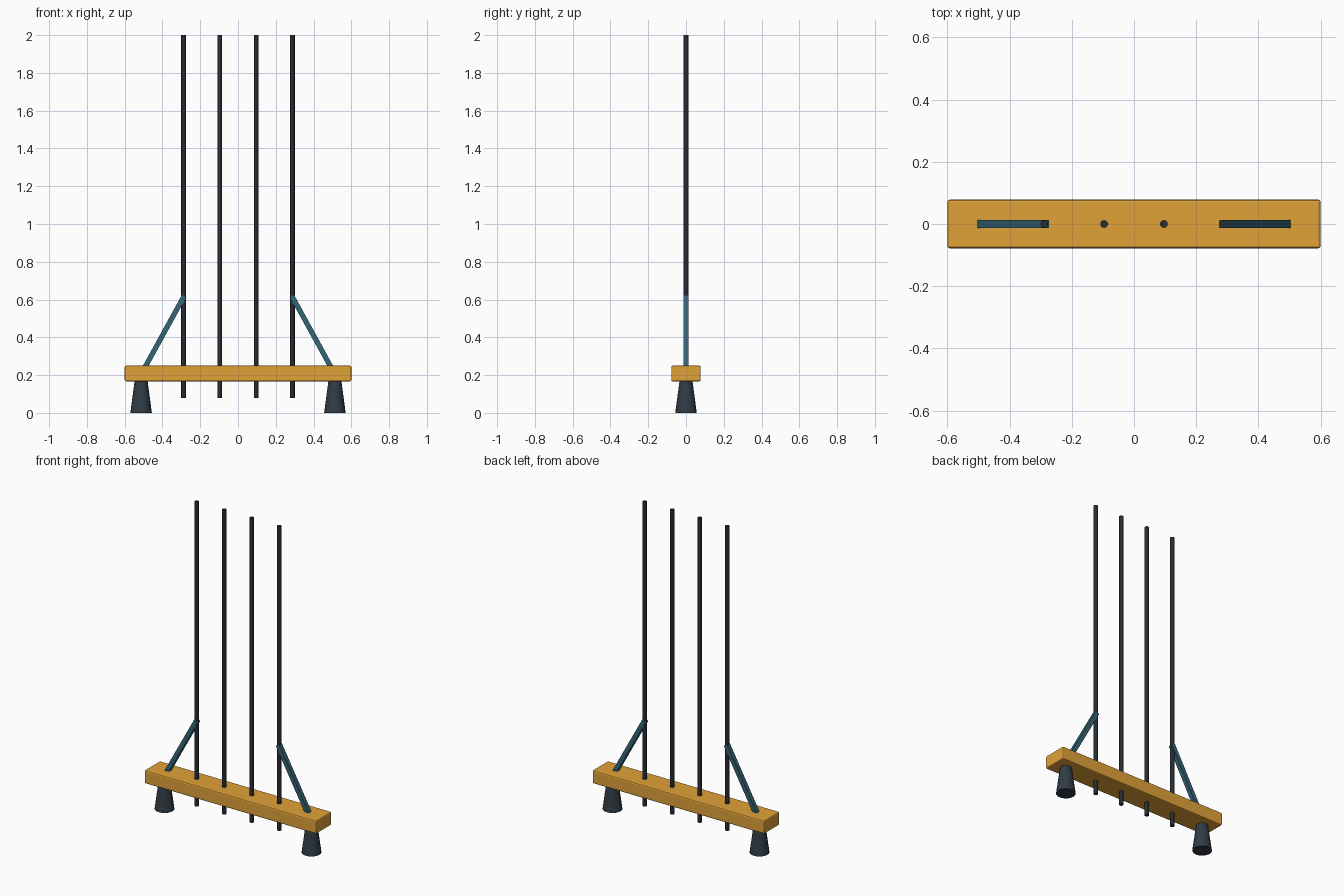
import bpy
from mathutils import Vector

if "Cube" in bpy.data.objects:
    bpy.data.objects.remove(bpy.data.objects["Cube"])


def material(name, rgb):
    m = bpy.data.materials.new(name)
    m.diffuse_color = (*rgb, 1)
    m.use_nodes = True
    m.node_tree.nodes["Principled BSDF"].inputs["Base Color"].default_value = m.diffuse_color
    return m


ORANGE = material("orange_paint", (0.75, 0.36, 0.04))
DARK = material("dark_steel", (0.02, 0.026, 0.035))
TEAL = material("teal_steel", (0.035, 0.13, 0.18))
RUBBER = material("grey_rubber", (0.03, 0.045, 0.06))


def finish(name, mat, smooth=False):
    ob = bpy.context.object
    ob.name = name
    ob.data.materials.append(mat)
    if smooth:
        bpy.ops.object.shade_smooth_by_angle(angle=0.6)
    return ob


def box(name, size, loc, mat, rot=(0, 0, 0), bevel=0):
    bpy.ops.mesh.primitive_cube_add(size=1, location=loc, rotation=rot)
    ob = finish(name, mat)
    ob.scale = size
    bpy.ops.object.transform_apply(location=False, rotation=False, scale=True)
    if bevel:
        mod = ob.modifiers.new("bevel", "BEVEL")
        mod.width = bevel
        mod.segments = 2
    return ob


def cone(name, r_bottom, r_top, z0, z1, x, mat, sides):
    bpy.ops.mesh.primitive_cone_add(vertices=sides, radius1=r_bottom, radius2=r_top,
                                    depth=z1 - z0, location=(x, 0, (z0 + z1) / 2))
    return finish(name, mat, smooth=True)


# Base beam
box("base_beam", (1.2, 0.156, 0.083), (0, 0, 0.2085), ORANGE, bevel=0.008)

# Four upright rods passing through the beam
for i in range(4):
    cone(f"upright_rod_{i + 1}", 0.0125, 0.0125, 0.08, 2.0, -0.288 + 0.192 * i, DARK, 12)

# Feet and diagonal braces on both ends
for side, s in (("left", -1), ("right", 1)):
    cone(f"{side}_foot", 0.057, 0.034, 0, 0.172, s * 0.513, RUBBER, 20)
    top = Vector((s * 0.285, 0, 0.619))
    low = Vector((s * 0.496, 0, 0.235))
    d = top - low
    box(f"{side}_brace", (0.027, 0.027, d.length), (top + low) / 2, TEAL,
        rot=d.to_track_quat("Z", "Y").to_euler())
